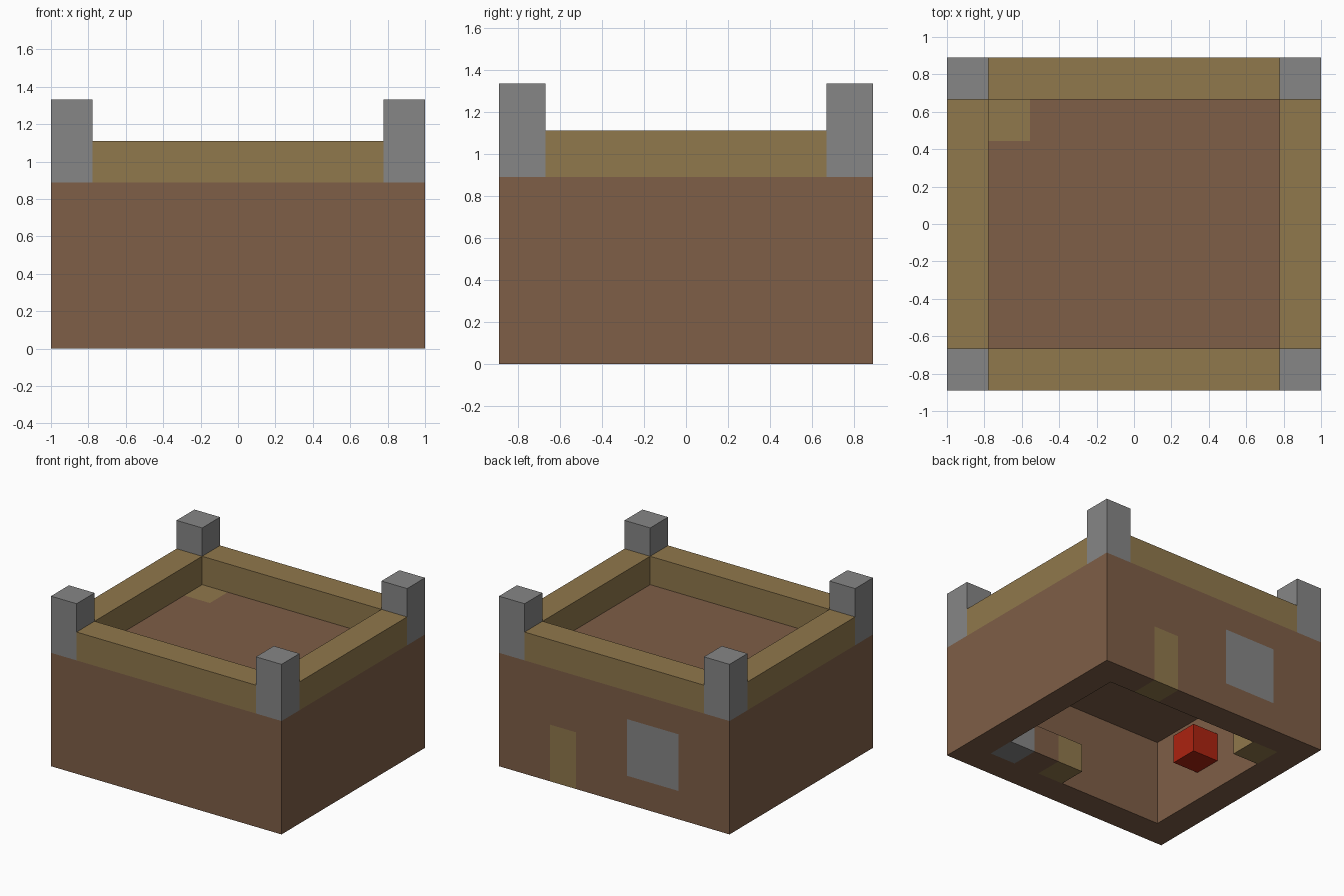
import bpy, bmesh, math
from itertools import product
from mathutils import Vector

cube = bpy.data.objects.get("Cube")
if cube:
    bpy.data.objects.remove(cube, do_unlink=True)

NX, NY = 9, 8          # footprint in blocks
U = 2 / NX             # block size
ORIGIN = Vector((-NX / 2, -NY / 2, 0))


def linear(c):
    c /= 255
    return c / 12.92 if c <= 0.04045 else ((c + 0.055) / 1.055) ** 2.4


def material(name, r, g, b):
    m = bpy.data.materials.new(name)
    m.use_nodes = True
    col = (linear(r), linear(g), linear(b), 1)
    m.diffuse_color = col
    bsdf = m.node_tree.nodes["Principled BSDF"]
    bsdf.inputs["Base Color"].default_value = col
    bsdf.inputs["Roughness"].default_value = 0.9
    return m


BROWN = material("brown_wood", 126, 94, 71)
TAN = material("tan_wood", 144, 120, 76)
GREY = material("grey_stone", 134, 134, 134)
RED = material("red_block", 172, 35, 16)

blocks = {}            # block position -> part name
colours = {}           # part name -> material


def fill(name, mat, xs, ys, zs):
    """Fill a box of blocks; later parts replace earlier ones."""
    colours[name] = mat
    for cell in product(range(*xs), range(*ys), range(*zs)):
        blocks[cell] = name


def ring(name, mat, z0, z1):
    """One-block-thick wall around the footprint."""
    for y in (0, NY - 1):
        fill(name, mat, (0, NX), (y, y + 1), (z0, z1))
    for x in (0, NX - 1):
        fill(name, mat, (x, x + 1), (0, NY), (z0, z1))


# Shell: walls, roof slab, parapet and corner posts
ring("walls", BROWN, 0, 4)
fill("roof", BROWN, (1, NX - 1), (1, NY - 1), (3, 4))
ring("parapet", TAN, 4, 5)
for x, y in product((0, NX - 1), (0, NY - 1)):
    fill("corner_posts", GREY, (x, x + 1), (y, y + 1), (4, 6))

# Back door and window, flush with the wall
fill("door", TAN, (6, 7), (7, 8), (0, 2))
fill("window", GREY, (2, 4), (7, 8), (1, 3))

# Ladder column through the roof, and indoor furniture
fill("ladder", TAN, (1, 2), (6, 7), (0, 4))
fill("stove", GREY, (7, 8), (1, 2), (0, 1))
fill("workbench", BROWN, (6, 7), (1, 2), (0, 1))
fill("chest", TAN, (5, 6), (1, 2), (0, 1))
fill("wall_lamp", RED, (1, 2), (3, 4), (1, 2))


def build(name):
    """Mesh the exposed sides of one part and merge its flat areas."""
    bm = bmesh.new()
    for cell in [c for c, part in blocks.items() if part == name]:
        for axis, sign in product(range(3), (-1, 1)):
            n = Vector((0, 0, 0))
            n[axis] = sign
            if tuple(int(a + b) for a, b in zip(cell, n)) in blocks:
                continue
            s = Vector((0, 0, 0))
            s[(axis + 1) % 3] = 0.5
            t = n.cross(s)
            mid = Vector(cell) + Vector((0.5, 0.5, 0.5)) + n / 2
            corners = (mid - s - t, mid + s - t, mid + s + t, mid - s + t)
            bm.faces.new([bm.verts.new((p + ORIGIN) * U) for p in corners])
    bmesh.ops.remove_doubles(bm, verts=bm.verts, dist=U / 100)
    bmesh.ops.dissolve_limit(bm, angle_limit=math.radians(1),
                             verts=bm.verts, edges=bm.edges)
    mesh = bpy.data.meshes.new(name)
    bm.to_mesh(mesh)
    bm.free()
    mesh.materials.append(colours[name])
    bpy.context.collection.objects.link(bpy.data.objects.new(name, mesh))


for part in colours:
    build(part)
